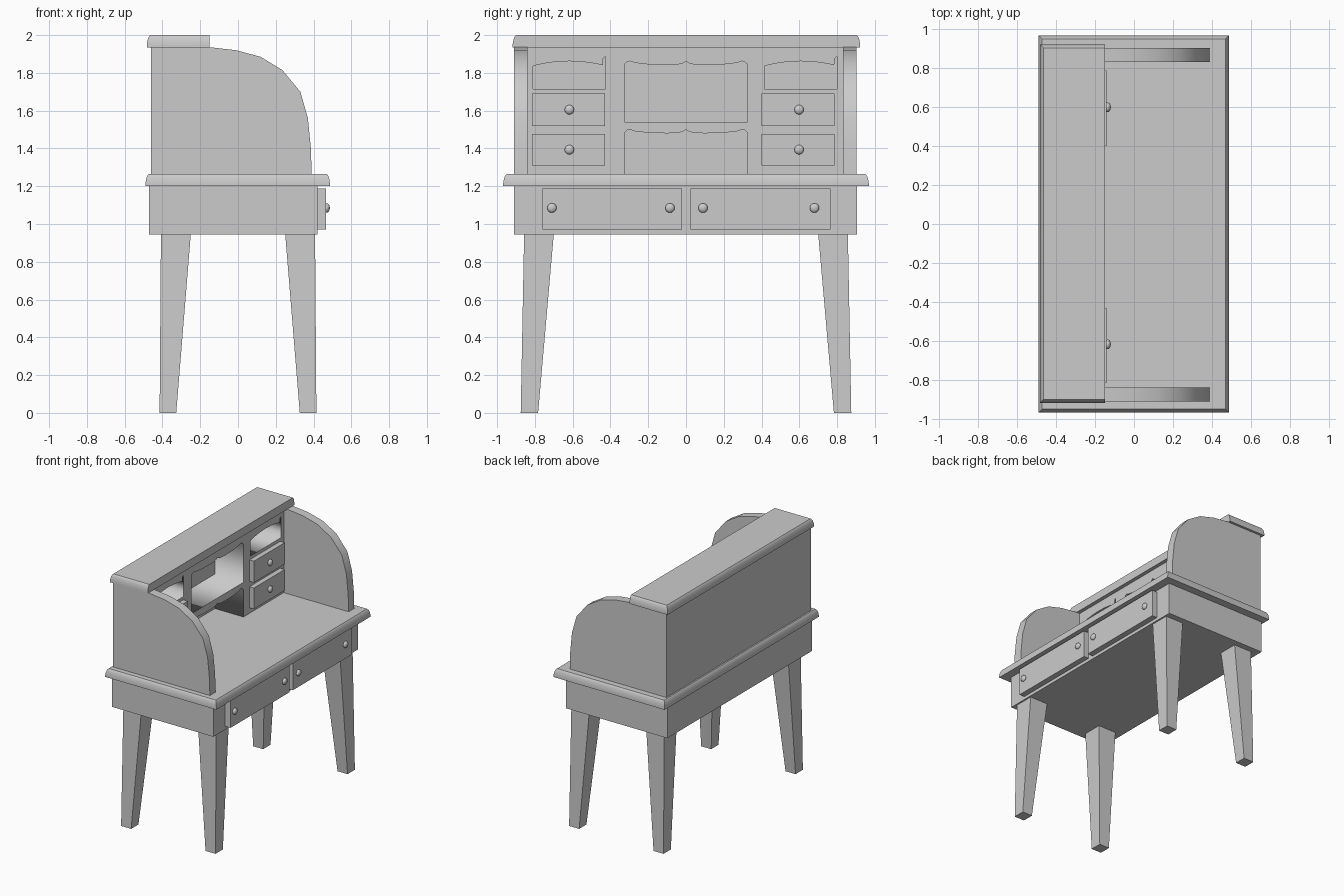
import bpy, bmesh
from mathutils import Matrix

if "Cube" in bpy.data.objects:
    bpy.data.objects.remove(bpy.data.objects["Cube"])


def finish(name, bm):
    bmesh.ops.recalc_face_normals(bm, faces=bm.faces)
    mesh = bpy.data.meshes.new(name)
    bm.to_mesh(mesh)
    bm.free()
    ob = bpy.data.objects.new(name, mesh)
    bpy.context.collection.objects.link(ob)
    return ob


def smooth(ob, angle=0.6):
    bpy.ops.object.select_all(action='DESELECT')
    ob.select_set(True)
    bpy.context.view_layer.objects.active = ob
    bpy.ops.object.shade_smooth_by_angle(angle=angle)


def loft(name, rects):
    """Stack of rectangles (x0, x1, y0, y1, z) joined into a closed solid."""
    bm = bmesh.new()
    rings = [[bm.verts.new(p) for p in ((x0, y0, z), (x1, y0, z), (x1, y1, z), (x0, y1, z))]
             for x0, x1, y0, y1, z in rects]
    for a, b in zip(rings, rings[1:]):
        for i in range(4):
            j = (i + 1) % 4
            bm.faces.new((a[i], a[j], b[j], b[i]))
    bm.faces.new(rings[0])
    bm.faces.new(rings[-1])
    return finish(name, bm)


def box(name, x0, x1, y0, y1, z0, z1):
    return loft(name, [(x0, x1, y0, y1, z0), (x0, x1, y0, y1, z1)])


def knob(name, x, y, z):
    bm = bmesh.new()
    bmesh.ops.create_uvsphere(bm, u_segments=16, v_segments=10, radius=0.025,
                              matrix=Matrix.Translation((x + 0.005, y, z)) @ Matrix.Diagonal((0.65, 1, 1, 1)))
    smooth(finish(name, bm), 1.0)


def moulded_slab(name, x0, x1, y0, y1, z0, z1, front=1):
    """Slab whose edge rounds in towards the top; front=0 keeps the +x face flat."""
    h = z1 - z0
    steps = [(0, 0), (0, 0.2), (0.002, 0.45), (0.006, 0.7), (0.011, 0.88), (0.018, 1)]
    smooth(loft(name, [(x0 + d, x1 - d * front, y0 + d, y1 - d, z0 + t * h) for d, t in steps]))


# Four tapered legs
for sx, fx in ((-1, "back"), (1, "front")):
    for sy, fy in ((-1, "left"), (1, "right")):
        loft(f"{fx}_{fy}_leg", [
            (sx * 0.327, sx * 0.415, sy * 0.783, sy * 0.875, 0),
            (sx * 0.25, sx * 0.408, sy * 0.70, sy * 0.857, 0.946)])

# Apron, writing surface, cap
box("apron", -0.47, 0.42, -0.91, 0.905, 0.945, 1.20)
moulded_slab("writing_top", -0.49, 0.487, -0.968, 0.968, 1.20, 1.265)
moulded_slab("top_cap", -0.483, -0.15, -0.918, 0.922, 1.935, 2.0, front=0)

# Wide drawers with two knobs each
for name, y0, y1, knobs in (("left", -0.76, -0.02, (-0.71, -0.085)),
                            ("right", 0.025, 0.765, (0.09, 0.68))):
    box(f"{name}_wide_drawer", 0.415, 0.465, y0, y1, 0.97, 1.187)
    for i, y in enumerate(knobs):
        knob(f"{name}_wide_drawer_knob_{i}", 0.465, y, 1.085)

# Curved side panels
profile = [(-0.46, 1.26), (0.39, 1.26), (0.386, 1.40), (0.37, 1.56), (0.33, 1.70), (0.235, 1.815),
           (0.12, 1.885), (-0.01, 1.92), (-0.15, 1.936), (-0.46, 1.936)]
for name, y0, y1 in (("left_side_panel", -0.91, -0.838), ("right_side_panel", 0.832, 0.903)):
    bm = bmesh.new()
    a = [bm.verts.new((x, y0, z)) for x, z in profile]
    b = [bm.verts.new((x, y1, z)) for x, z in profile]
    bm.faces.new(a)
    bm.faces.new(b)
    for i in range(len(a)):
        j = (i + 1) % len(a)
        bm.faces.new((a[i], a[j], b[j], b[i]))
    smooth(finish(name, bm))

# Back panel
box("back_panel", -0.46, -0.43, -0.838, 0.832, 1.26, 1.936)


# Pigeonhole cabinet: outline with shaped openings, extruded along x
def arch(y0, y1):
    w = y1 - y0
    top = [(y0 + w * t, 1.862 - 0.1 * (t - 0.5) ** 2) for t in (0, 0.15, 0.3, 0.5, 0.7, 0.85, 0.96)]
    return [(y0, 1.715)] + top + [(y1 - 0.014, 1.875), (y1, 1.89), (y1, 1.715)]


half = [(0.325, 0.0), (0.31, 0.015), (0.295, 0.017), (0.27, 0.008), (0.2, 0.0),
        (0.1, -0.003), (0.04, 0.0), (0.015, 0.006)]


def brace(z):
    """Scalloped upper edge, left to right."""
    return [(-y, z + d) for y, d in half] + [(0, z + 0.017)] + [(y, z + d) for y, d in half[::-1]]


outline = ([(-0.84, 1.26), (-0.84, 1.936), (0.834, 1.936), (0.834, 1.26), (0.325, 1.26)]
           + brace(1.483)[::-1] + [(-0.325, 1.26)])
centre_hole = [(-0.325, 1.54)] + brace(1.845) + [(0.325, 1.54)]
curve = bpy.data.curves.new("pigeonholes_outline", 'CURVE')
curve.dimensions = '2D'
curve.fill_mode = 'BOTH'
curve.extrude = 0.125
for loop in (outline, centre_hole, arch(-0.81, -0.425), arch(0.415, 0.80)):
    sp = curve.splines.new('POLY')
    sp.points.add(len(loop) - 1)
    for p, (y, z) in zip(sp.points, loop):
        p.co = (y, z, 0, 1)
    sp.use_cyclic_u = True
cabinet = bpy.data.objects.new("pigeonhole_cabinet", curve)
bpy.context.collection.objects.link(cabinet)
cabinet.matrix_world = Matrix(((0, 0, 1, -0.305), (1, 0, 0, 0), (0, 1, 0, 0), (0, 0, 0, 1)))

# Small drawers with knobs
for side, y0, y1 in (("left", -0.815, -0.43), ("right", 0.40, 0.787)):
    for level, z0, z1 in (("lower", 1.31, 1.477), ("upper", 1.52, 1.69)):
        box(f"{side}_{level}_small_drawer", -0.19, -0.14, y0, y1, z0, z1)
        knob(f"{side}_{level}_small_drawer_knob", -0.14, (y0 + y1) / 2 + 0.005, (z0 + z1) / 2)
